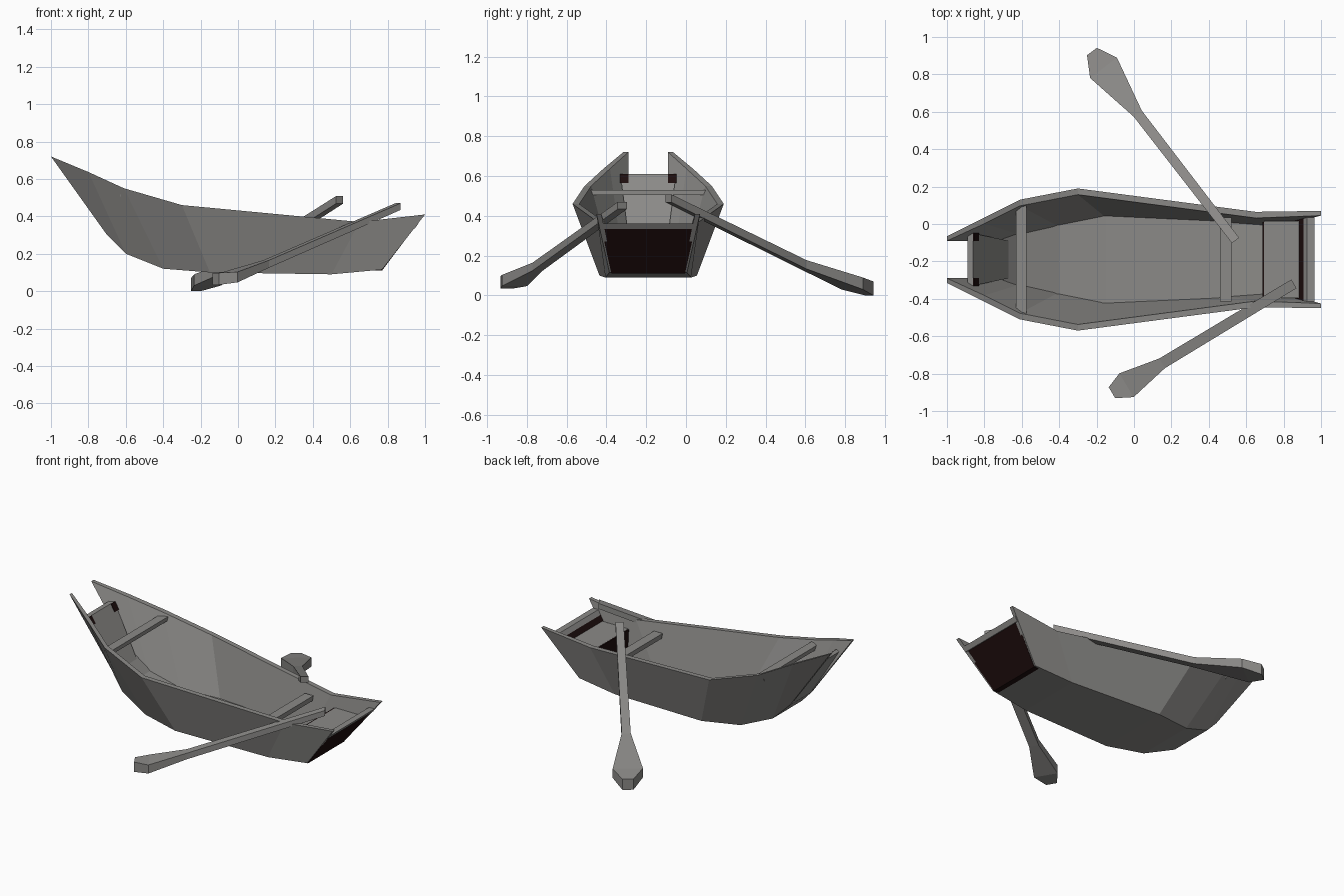
import bpy, bmesh, math
from mathutils import Vector

if "Cube" in bpy.data.objects:
    bpy.data.objects.remove(bpy.data.objects["Cube"])

CY = -0.19  # hull centreline


def material(name, c):
    m = bpy.data.materials.new(name)
    m.diffuse_color = (*c, 1)
    m.use_nodes = True
    m.node_tree.nodes["Principled BSDF"].inputs["Base Color"].default_value = m.diffuse_color
    return m


GREY = material("weathered grey wood", (0.26, 0.255, 0.245))
DARK = material("dark red brown", (0.012, 0.004, 0.004))


def loft(name, rings, mat):
    """Skin equal-length rings of points and cap both ends."""
    bm = bmesh.new()
    vs = [[bm.verts.new(p) for p in r] for r in rings]
    n = len(vs[0])
    for a, b in zip(vs, vs[1:]):
        for i in range(n):
            j = (i + 1) % n
            bm.faces.new((a[i], a[j], b[j], b[i]))
    bm.faces.new(vs[0])
    bm.faces.new(vs[-1])
    bmesh.ops.recalc_face_normals(bm, faces=bm.faces)
    me = bpy.data.meshes.new(name)
    bm.to_mesh(me)
    bm.free()
    me.materials.append(mat)
    ob = bpy.data.objects.new(name, me)
    bpy.context.collection.objects.link(ob)
    return ob


def board(name, sections, mat=GREY):
    """Crosswise board: each section is (x0, x1, z, half width)."""
    loft(name, [[(x0, CY - h, z), (x1, CY - h, z), (x1, CY + h, z), (x0, CY + h, z)]
                for x0, x1, z, h in sections], mat)


# Hull lines as (x, half width, z)
rim = [(-1, .125, .72), (-.8, .225, .637), (-.61, .32, .55),
       (-.3, .38, .46), (.65, .255, .37), (1, .26, .41)]
chine = [(-.7, .115, .30), (-.6, .15, .20), (-.4, .195, .12),
         (-.15, .245, .10), (.5, .215, .09), (.77, .195, .115)]

# Side planks
for s, side in ((1, "back"), (-1, "front")):
    rings = []
    for i, ((gx, gw, gz), (cx, cw, cz)) in enumerate(zip(rim, chine)):
        t = .025 if i in (0, 5) else .033
        rings.append([(gx, CY + s * gw, gz), (gx, CY + s * (gw - t), gz),
                      (cx, CY + s * (cw - .02), cz), (cx, CY + s * cw, cz)])
    loft("side_plank_" + side, rings, GREY)

# Floor
loft("floor", [[(x, CY - w + .004, z), (x, CY + w - .004, z),
                (x, CY + w - .004, z + .025), (x, CY - w + .004, z + .025)]
               for x, w, z in chine], GREY)

# Bow plate with dark corner patches
board("bow_plate", [(-.70, -.67, .30, .10), (-.89, -.86, .61, .14)])
for s in (1, -1):
    y0, y1 = CY + s * .10, CY + s * .142
    loft("bow_patch", [[(x, y0, z), (x + .005, y0, z), (x + .005, y1, z), (x, y1, z)]
                       for x, z in ((-.833, .565), (-.861, .61))], DARK)

# Stern transom: dark panel with a grey top rail
board("transom_panel", [(.735, .77, .11, .185), (.905, .94, .335, .235)], DARK)
board("transom_rail", [(.905, .945, .335, .238), (.925, .965, .362, .242)])

# Seats
board("bow_seat", [(-.632, -.575, .505, .287), (-.632, -.575, .53, .292)])
board("middle_seat", [(.46, .522, .30, .215), (.46, .522, .33, .225)])
board("stern_seat", [(.695, .875, .275, .20), (.695, .885, .305, .205)])
board("stern_seat_riser", [(.687, .695, .11, .185), (.687, .695, .304, .20)], DARK)


# Oars: each station is (x, y, z, half width, half thickness)
def oar(name, st):
    d = Vector((st[-1][0] - st[0][0], st[-1][1] - st[0][1], 0)).normalized()
    p = Vector((-d.y, d.x, 0))
    up = Vector((0, 0, 1))
    rings = []
    for x, y, z, w, t in st:
        c = Vector((x, y, z))
        rings.append([c + p * w + up * t, c - p * w + up * t,
                      c - p * w - up * t, c + p * w - up * t])
    loft(name, rings, GREY)


oar("back_oar", [(.543, -.088, .488, .024, .02), (.02, .59, .155, .027, .022),
                 (-.163, .835, .06, .09, .03), (-.225, .922, .035, .033, .035)])
oar("front_oar", [(.855, -.32, .452, .027, .018), (.15, -.745, .145, .03, .02),
                  (-.04, -.862, .075, .074, .028), (-.118, -.902, .066, .034, .032)])
